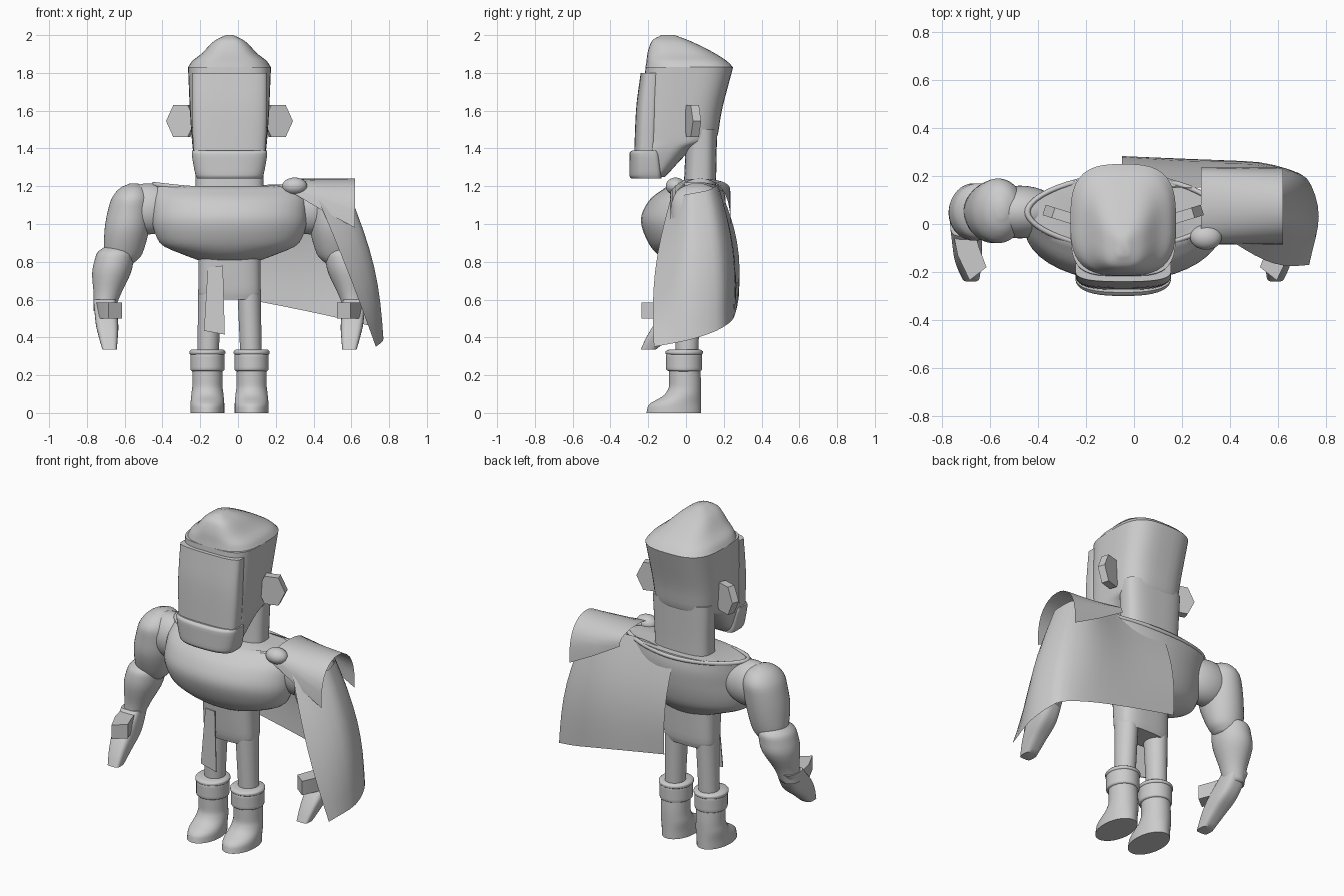
import bpy, bmesh
from math import cos, sin, pi, radians
from mathutils import Matrix, Vector

default_cube = bpy.data.objects.get("Cube")
if default_cube:
    bpy.data.objects.remove(default_cube)

MIDDLE = -.045  # the body stands beside the origin to balance the cape

clay = bpy.data.materials.new("clay_grey")
clay.use_nodes = True
clay.diffuse_color = (.6, .6, .6, 1)
clay.node_tree.nodes["Principled BSDF"].inputs["Base Color"].default_value = clay.diffuse_color


def finish(bm, name, angle=40, closed=True):
    if closed:
        bmesh.ops.recalc_face_normals(bm, faces=bm.faces)
    mesh = bpy.data.meshes.new(name)
    bm.to_mesh(mesh)
    bm.free()
    mesh.materials.append(clay)
    part = bpy.data.objects.new(name, mesh)
    bpy.context.collection.objects.link(part)
    bpy.ops.object.select_all(action='DESELECT')
    part.select_set(True)
    bpy.context.view_layer.objects.active = part
    bpy.ops.object.shade_smooth_by_angle(angle=radians(angle))
    return part


def power(value, squareness):
    return (1 if value >= 0 else -1) * abs(value) ** (2 / squareness)


def slope(before, after):
    return 2 * before * after / (before + after) if before * after > 0 else 0


def blend(rings, steps=4):
    """Smooth in-between rings that never overshoot the given ones."""
    gaps = [[b - a for a, b in zip(low, high)] for low, high in zip(rings, rings[1:])]
    inner = [[slope(a, b) for a, b in zip(low, high)] for low, high in zip(gaps, gaps[1:])]
    slopes = [gaps[0]] + inner + [gaps[-1]]
    result = []
    for ring, gap, start, end in zip(rings, gaps, slopes, slopes[1:]):
        for step in range(steps):
            t = step / steps
            result.append([p + t * t * (3 - 2 * t) * g + t * (1 - t) ** 2 * m - t * t * (1 - t) * n
                           for p, g, m, n in zip(ring, gap, start, end)])
    return result + [rings[-1]]


def loft(name, rings, front_square=2, back_square=2, x=0, lean=0, side=1, segments=40, angle=40):
    """Closed body through rings of (height, half width, front, back)."""
    bm = bmesh.new()
    loops = []
    for z, half, front, back in blend(rings):
        loop = []
        for i in range(segments):
            a = 2 * pi * (i + .5) / segments
            square = front_square if sin(a) < 0 else back_square
            across = x + lean * (z - rings[0][0]) + half * power(cos(a), square)
            depth = (front + back) / 2 + (back - front) / 2 * power(sin(a), square)
            loop.append(bm.verts.new((MIDDLE + side * across, depth, z)))
        loops.append(loop)
    for low, high in zip(loops, loops[1:]):
        for i in range(segments):
            bm.faces.new((low[i - 1], low[i], high[i], high[i - 1]))
    bm.faces.new(loops[0])
    bm.faces.new(loops[-1])
    return finish(bm, name, angle)


def ball(name, centre, radii):
    bm = bmesh.new()
    bmesh.ops.create_uvsphere(bm, u_segments=32, v_segments=20, radius=1)
    bmesh.ops.scale(bm, verts=bm.verts, vec=radii)
    bmesh.ops.translate(bm, verts=bm.verts, vec=centre)
    return finish(bm, name)


def slab(name, points, push):
    """Flat polygon extruded along a vector."""
    bm = bmesh.new()
    face = bm.faces.new([bm.verts.new(point) for point in points])
    extruded = bmesh.ops.extrude_face_region(bm, geom=[face])["geom"]
    moved = [item for item in extruded if isinstance(item, bmesh.types.BMVert)]
    bmesh.ops.translate(bm, verts=moved, vec=push)
    return finish(bm, name)


def sheet(name, columns):
    """Open cloth surface through columns of points."""
    bm = bmesh.new()
    grid = [[bm.verts.new(point) for point in column] for column in columns]
    for a, b in zip(grid, grid[1:]):
        for k in range(len(a) - 1):
            bm.faces.new((a[k], a[k + 1], b[k + 1], b[k]))
    return finish(bm, name, angle=80, closed=False)


# Head: skull with jaw, swept-up hair, face, chin and neck
loft("skull", [(1.25, .16, -.25, -.11), (1.4, .195, -.24, .04), (1.45, .2, -.24, .16),
               (1.6, .21, -.23, .19), (1.83, .22, -.215, .25)],
     front_square=4, back_square=3, angle=60)
loft("hair", [(1.83, .22, -.215, .25), (1.86, .2, -.21, .22), (1.9, .15, -.205, .16),
              (1.97, .08, -.18, .02), (2, .02, -.13, -.06)],
     front_square=3, back_square=3, angle=60)
loft("face", [(1.36, .19, -.275, -.16), (1.6, .2, -.265, -.15), (1.8, .2, -.24, -.14)],
     front_square=3, back_square=6)
loft("chin", [(1.24, .17, -.29, -.13), (1.26, .18, -.3, -.13), (1.37, .2, -.3, -.14),
              (1.39, .2, -.285, -.15)],
     front_square=2.6, back_square=8)
loft("neck", [(1.1, .18, -.02, .16), (1.24, .18, -.01, .16), (1.5, .19, 0, .165)],
     front_square=3, back_square=3)

# Torso from hips to neckline
loft("hips", [(.6, .15, -.07, .08), (.64, .165, -.08, .09), (.86, .165, -.1, .1)],
     front_square=3, back_square=3)
loft("chest", [(.81, .17, -.1, .1), (.84, .25, -.15, .13), (.9, .37, -.2, .17),
               (1.02, .41, -.24, .2), (1.12, .41, -.2, .21), (1.2, .4, -.1, .2)])

# Collar piping, lifted towards the shoulders
bm = bmesh.new()
thick, count = .013, 48
rows = []
for i in range(count):
    a = 2 * pi * i / count
    row = []
    for j in range(8):
        b = pi * j / 4
        swell = thick * cos(b)
        row.append(bm.verts.new((MIDDLE + (.4 + swell) * power(cos(a), 1.8),
                                 .05 + (.15 + swell) * power(sin(a), 1.8),
                                 1.18 + .03 * cos(a) ** 2 + thick * sin(b))))
    rows.append(row)
for i in range(count):
    for j in range(8):
        bm.faces.new((rows[i - 1][j - 1], rows[i][j - 1], rows[i][j], rows[i - 1][j]))
finish(bm, "collar", angle=60)

# Parts that come in pairs
for label, side in (("left", 1), ("right", -1)):
    def out(x, y, z):
        return Vector((MIDDLE + side * x, y, z))

    # Six-sided ear, pointing outward and swept back
    bm = bmesh.new()
    bmesh.ops.create_cone(bm, cap_ends=True, segments=6, radius1=1, radius2=1, depth=1)
    bmesh.ops.rotate(bm, verts=bm.verts, matrix=Matrix.Rotation(pi / 6, 3, 'Z'))
    bmesh.ops.scale(bm, verts=bm.verts, vec=(.08, .097, .045))
    turn = Matrix.Rotation(side * .3, 4, 'Z') @ Matrix.Rotation(pi / 2, 4, 'X')
    bmesh.ops.transform(bm, matrix=Matrix.Translation(out(.253, .035, 1.545)) @ turn, verts=bm.verts)
    finish(bm, label + "_ear")

    # Arm
    loft(label + "_upper_arm", [(.79, .06, 0, .12), (.84, .1, -.03, .15), (1, .12, -.08, .18),
                                (1.12, .11, -.08, .19), (1.19, .07, -.03, .15),
                                (1.215, .02, .03, .09)],
         x=.57, lean=-.15, side=side, angle=70)
    ball(label + "_shoulder", out(.43, .05, 1.08), (.17, .11, .135))
    loft(label + "_forearm", [(.54, .055, -.05, .07), (.62, .07, -.05, .1), (.76, .105, -.07, .17),
                              (.84, .1, -.06, .17), (.89, .05, 0, .12)],
         x=.665, lean=-.2, side=side, angle=70)
    loft(label + "_hand", [(.335, .038, -.24, -.16), (.4, .05, -.21, -.08),
                           (.48, .06, -.16, .02), (.6, .06, -.05, .09)],
         front_square=4, back_square=3, x=.635, lean=.1, side=side)
    slab(label + "_thumb", [out(.71, -.03, .5), out(.69, -.13, .5), out(.64, -.235, .5),
                            out(.57, -.18, .5), out(.6, -.1, .5), out(.62, -.03, .5)], (0, 0, .085))

    # Leg, boot and rolled cuff
    loft(label + "_leg", [(.2, .055, -.05, .06), (.7, .063, -.07, .08)],
         x=.117, lean=-.03, side=side)
    loft(label + "_boot", [(0, .09, -.21, .08), (.04, .09, -.2, .08), (.1, .085, -.11, .08),
                           (.15, .08, -.09, .08), (.24, .08, -.09, .075)], x=.117, side=side)
    for part, low, high, grow in (("_cuff", .22, .32, .09), ("_cuff_rim", .305, .335, .095)):
        edge = (grow - .01, .005 - grow, grow - .02)
        full = (grow, -.015 - grow, grow - .005)
        loft(label + part, [(low, *edge), (low + .01, *full), (high - .01, *full), (high, *edge)],
             x=.117, side=side, angle=70)

# Cloth strip hanging from the front of the hips
slab("waist_cloth", [(-.16, -.085, .77), (-.18, -.1, .435), (-.07, -.11, .415), (-.08, -.11, .78)],
     (0, .006, 0))

# Cape from the middle of the back round the left arm, bulging between neck and hem
neck_edge = [(-.05, .18, 1.19), (.22, .15, 1.21), (.44, .17, 1.21),
             (.57, .12, 1.18), (.59, .02, 1.16), (.42, -.08, 1.14)]
hem = [(-.05, .28, .62), (.26, .27, .56), (.54, .25, .5),
       (.72, .19, .45), (.77, .03, .39), (.73, -.17, .35)]
columns = []
for top, bottom in zip(blend(neck_edge), blend(hem)):
    away = Vector((max(top[0] - .4, 0), top[1] - .02, 0)).normalized()
    columns.append([Vector(top).lerp(Vector(bottom), k / 8) + away * .04 * sin(pi * k / 8)
                    for k in range(9)])
sheet("cape", columns)

# Arched flap over the left shoulder, hanging lower towards its outer end
columns = []
for x, drop in ((.28, .07), (.45, .17), (.62, .26)):
    columns.append([(x, .075 + .16 * cos(pi * k / 16),
                     1.24 - drop * (1 - power(sin(pi * k / 16), 3)))
                    for k in range(17)])
sheet("shoulder_flap", columns)

# Round clasp
ball("cape_clasp", (.3, -.055, 1.2), (.066, .052, .046))
